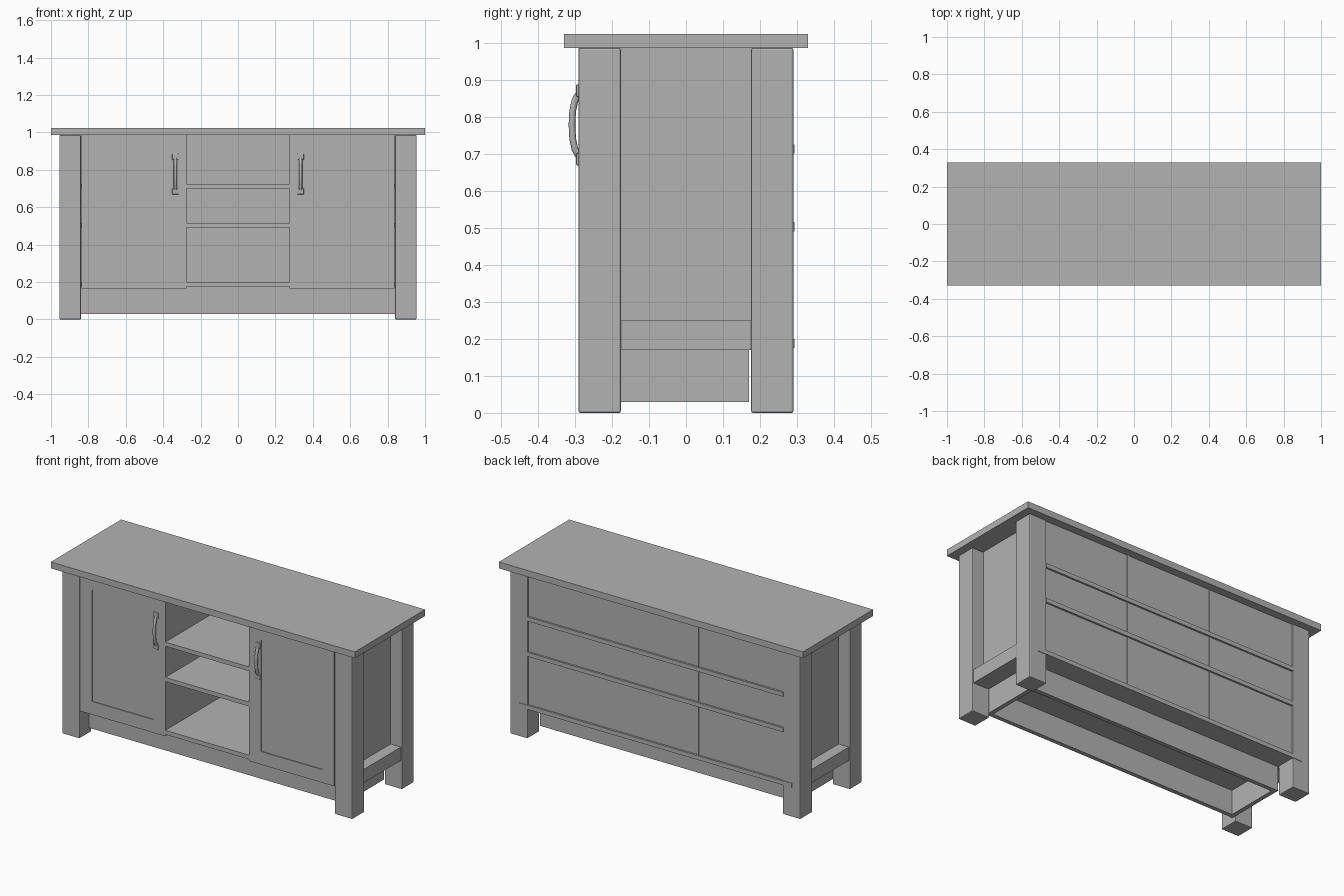
import bpy
import bmesh
from mathutils import Vector

cube = bpy.data.objects.get("Cube")
if cube:
    bpy.data.objects.remove(cube, do_unlink=True)

# Single grey finish
grey = bpy.data.materials.new("plain_grey")
grey.use_nodes = True
colour = (0.45, 0.45, 0.45, 1)
grey.diffuse_color = colour
grey.node_tree.nodes["Principled BSDF"].inputs["Base Color"].default_value = colour


def add_object(name, bm):
    mesh = bpy.data.meshes.new(name)
    bm.to_mesh(mesh)
    bm.free()
    mesh.materials.append(grey)
    obj = bpy.data.objects.new(name, mesh)
    bpy.context.collection.objects.link(obj)
    return obj


def box_mesh(x, y, z):
    """Box from (low, high) ranges on each axis."""
    bm = bmesh.new()
    bmesh.ops.create_cube(bm, size=1)
    for v in bm.verts:
        v.co = Vector([r[0] if c < 0 else r[1] for c, r in zip(v.co, (x, y, z))])
    return bm


def box(name, x, y, z, bevel=0):
    obj = add_object(name, box_mesh(x, y, z))
    if bevel:
        mod = obj.modifiers.new("Bevel", "BEVEL")
        mod.width = bevel
        mod.segments = 2
    return obj


def span(side, a, b):
    return tuple(sorted((side * a, side * b)))


def door(name, x, y, z, border, depth):
    """Slab whose front has a shallow sunken panel."""
    bm = box_mesh(x, y, z)
    bm.normal_update()
    front = [f for f in bm.faces if f.normal.y < -0.9]
    bmesh.ops.inset_region(bm, faces=front, thickness=border)
    # The bare inset leaves equal borders, so the walls are extruded separately
    result = bmesh.ops.extrude_discrete_faces(bm, faces=front)
    for v in result["faces"][0].verts:
        v.co.y += depth
    bmesh.ops.recalc_face_normals(bm, faces=bm.faces)
    return add_object(name, bm)


FRONT, BACK = -0.29, 0.29
TOP = 0.985
LEG_IN, LEG_OUT, LEG_Y = 0.84, 0.955, 0.176
NICHE = 0.275

# Worktop
box("worktop", (-1, 1), (-0.33, 0.33), (TOP, 1.023))

# Plinth frame, open underneath
for name, y in (("plinth_front", (-0.2, -0.175)), ("plinth_back", (0.145, 0.17))):
    box(name, (-LEG_IN, LEG_IN), y, (0.03, 0.175))

# Back panel and niche shelves
box("back_panel", (-0.845, 0.845), (0.265, 0.282), (0.175, TOP))
shelves = (("bottom", 0.175, 0.2, 0.9), ("middle", 0.49, 0.515, 0.842),
           ("upper", 0.7, 0.725, 0.842))
for level, low, high, reach in shelves:
    box(level + "_niche_shelf", (-NICHE, NICHE), (FRONT, 0.293), (low, high))

for side, label in ((1, "left"), (-1, "right")):
    # Legs
    for end, y in (("front", (FRONT, -LEG_Y)), ("back", (LEG_Y, BACK))):
        box(f"{end}_{label}_leg", span(side, LEG_IN, LEG_OUT), y, (0, TOP), 0.005)

    # End panel, low rail and plinth end
    box(label + "_end_panel", span(side, 0.845, 0.88), (-0.18, 0.18), (0.172, TOP))
    box(label + "_end_rail", span(side, 0.86, 0.948), (-0.178, 0.178), (0.17, 0.25))
    box(label + "_plinth_end", span(side, 0.815, LEG_IN), (-0.18, 0.15), (0.03, 0.175))

    # Upright beside the niche and shelves behind the door
    box(label + "_divider", span(side, NICHE, 0.283), (-0.266, 0.286), (0.175, TOP))
    for level, low, high, reach in shelves:
        box(f"{level}_{label}_shelf", span(side, NICHE, reach), (-0.264, 0.293), (low, high))

    # Door: sunken panel inside a wider frame
    door(label + "_door", span(side, NICHE, 0.836), (FRONT, -0.265),
         (0.165, TOP), 0.11, 0.005)

    # Handle: bowed grip between two round-cornered mounts
    x = side * 0.335
    for end, z in (("lower", 0.685), ("upper", 0.87)):
        box(f"{label}_{end}_handle_mount", (x - 0.017, x + 0.017),
            (-0.297, -0.288), (z - 0.017, z + 0.017), 0.004)
    curve = bpy.data.curves.new(label + "_handle", "CURVE")
    curve.dimensions = "3D"
    curve.bevel_depth = 0.009
    curve.bevel_resolution = 2
    curve.use_fill_caps = True
    path = ((-0.291, 0.695), (-0.3, 0.712), (-0.306, 0.74), (-0.308, 0.778),
            (-0.306, 0.815), (-0.3, 0.843), (-0.291, 0.86))
    spline = curve.splines.new("POLY")
    spline.points.add(len(path) - 1)
    for point, (y, z) in zip(spline.points, path):
        point.co = (x, y, z, 1)
    spline.use_smooth = True
    curve.materials.append(grey)
    handle = bpy.data.objects.new(label + "_handle", curve)
    bpy.context.collection.objects.link(handle)
